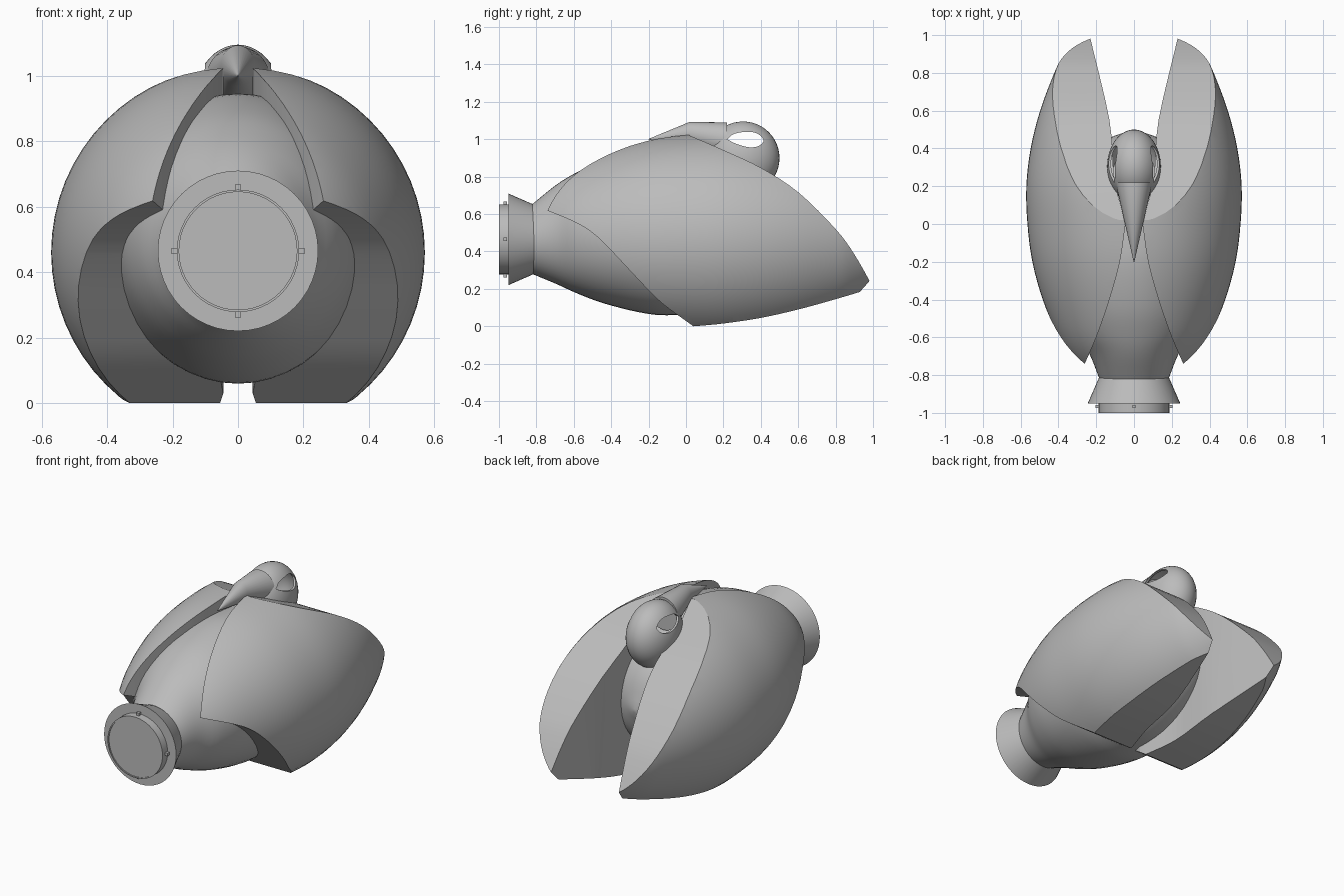
import bpy, bmesh, math
from mathutils import Vector

cube = bpy.data.objects.get("Cube")
if cube:
    bpy.data.objects.remove(cube)

grey = bpy.data.materials.new("plain grey")
grey.use_nodes = True
tone = (0.5, 0.5, 0.5, 1)
grey.diffuse_color = tone
grey.node_tree.nodes["Principled BSDF"].inputs["Base Color"].default_value = tone

AXIS_Z = 0.465


def finish(name, bm):
    bmesh.ops.recalc_face_normals(bm, faces=bm.faces)
    mesh = bpy.data.meshes.new(name)
    bm.to_mesh(mesh)
    bm.free()
    ob = bpy.data.objects.new(name, mesh)
    bpy.context.collection.objects.link(ob)
    mesh.materials.append(grey)
    return ob


def smooth(ob, angle=30):
    bpy.ops.object.select_all(action='DESELECT')
    ob.select_set(True)
    bpy.context.view_layer.objects.active = ob
    bpy.ops.object.shade_smooth_by_angle(angle=math.radians(angle))


def refine(points, steps=4):
    """Catmull-Rom curve through the control points."""
    p = [Vector(q) for q in points]
    p = [2 * p[0] - p[1]] + p + [2 * p[-1] - p[-2]]
    out = []
    for a, b, c, d in zip(p, p[1:], p[2:], p[3:]):
        for i in range(steps):
            t = i / steps
            out.append(0.5 * (2 * b + (c - a) * t + (2 * a - 5 * b + 4 * c - d) * t ** 2
                              + (3 * b - a - 3 * c + d) * t ** 3))
    return out + [p[-2]]


def loft(name, rings, sides=48):
    """Elliptical rings along y, each given as (y, centre z, x radius, z radius)."""
    bm = bmesh.new()
    loops = []
    for y, z, rx, rz in rings:
        loops.append([bm.verts.new((rx * math.cos(a), y, z + rz * math.sin(a)))
                      for a in (math.tau * i / sides for i in range(sides))])
    for one, two in zip(loops, loops[1:]):
        for i in range(sides):
            j = (i + 1) % sides
            bm.faces.new((one[i], one[j], two[j], two[i]))
    bm.faces.new(loops[0])
    bm.faces.new(loops[-1])
    return finish(name, bm)


def prism(name, points, place, low, high):
    """Extrude a flat outline; place(a, b, h) gives the 3D position."""
    bm = bmesh.new()
    ends = [[bm.verts.new(place(a, b, h)) for a, b in points] for h in (low, high)]
    for i in range(len(points)):
        j = (i + 1) % len(points)
        bm.faces.new((ends[0][i], ends[0][j], ends[1][j], ends[1][i]))
    for end in ends:
        bm.faces.new(end)
    return finish(name, bm)


def ellipsoid(name, centre, radii):
    bm = bmesh.new()
    bmesh.ops.create_uvsphere(bm, u_segments=40, v_segments=24, radius=1)
    bmesh.ops.scale(bm, vec=radii, verts=bm.verts)
    bmesh.ops.translate(bm, vec=centre, verts=bm.verts)
    return finish(name, bm)


def cut(ob, cutter, operation):
    mod = ob.modifiers.new("cut", 'BOOLEAN')
    mod.operation = operation
    mod.solver = 'EXACT'
    mod.object = cutter
    bpy.context.view_layer.objects.active = ob
    bpy.ops.object.modifier_apply(modifier=mod.name)
    bpy.data.objects.remove(cutter)


# Egg-shaped body
body = loft("body", refine([
    (-0.82, 0.467, 0.183, 0.188), (-0.69, 0.492, 0.235, 0.267), (-0.58, 0.5, 0.305, 0.325),
    (-0.44, 0.505, 0.36, 0.382), (-0.25, 0.505, 0.388, 0.43), (-0.1, 0.502, 0.39, 0.443),
    (0.1, 0.502, 0.38, 0.42), (0.3, 0.5, 0.3, 0.32), (0.43, 0.5, 0.18, 0.19),
    (0.5, 0.5, 0.01, 0.01)]))
smooth(body)

# Flared collar, round plug and its four small lugs
collar = loft("collar", [(y, AXIS_Z, r, r) for y, r in ((-0.95, 0.245), (-0.81, 0.184))])
smooth(collar)
plug = loft("plug", [(y, AXIS_Z, r, r) for y, r in (
    (-0.94, 0.187), (-1, 0.187), (-1, 0.18), (-0.995, 0.18))])
smooth(plug)
for i, side in enumerate(("left", "top", "right", "bottom")):
    a = i * math.pi / 2
    bm = bmesh.new()
    bmesh.ops.create_cube(bm, size=0.018)
    bmesh.ops.translate(bm, verts=bm.verts, vec=(
        0.194 * math.cos(a), -0.966, AXIS_Z + 0.194 * math.sin(a)))
    finish(side + "_lug", bm)

# Wing shells: a round envelope trimmed by a side outline and an inner wall
envelope = refine([(-0.82, 0.21), (-0.74, 0.305), (-0.6, 0.4), (-0.4, 0.483), (-0.2, 0.538),
                   (0, 0.564), (0.2, 0.57), (0.4, 0.547), (0.6, 0.497), (0.8, 0.422),
                   (0.9, 0.37), (1.05, 0.27)])
back_edge = refine([(0.02, 1.02), (0.2, 0.942), (0.4, 0.848), (0.6, 0.717), (0.8, 0.52),
                    (0.9, 0.385), (1, 0.21)])
belly_edge = refine([(1, 0.205), (0.8, 0.145), (0.6, 0.09), (0.4, 0.045), (0.2, 0.015),
                     (0.04, 0)])
front_edge = refine([(0.04, 0), (-0.13, 0.125), (-0.25, 0.245), (-0.4, 0.405),
                     (-0.5, 0.5), (-0.6, 0.56), (-0.745, 0.62)])
side_outline = back_edge + belly_edge[1:-1] + front_edge + [
    Vector((-0.9, 0.64)), Vector((-0.9, 1.2)), Vector((0.02, 1.2))]
inner_wall = refine([(0.27, -0.76), (0.2, -0.6), (0.13, -0.4), (0.075, -0.2), (0.045, 0)]) + \
    refine([(0.06, 0.06), (0.105, 0.25), (0.13, 0.55), (0.235, 1), (0.25, 1.1)])
wall_outline = inner_wall + [Vector((0.9, 1.1)), Vector((0.9, -0.76))]

for name, s in (("left_shell", 1), ("right_shell", -1)):
    shell = loft(name, [(y, 0.46, r, r) for y, r in envelope], 64)
    cut(shell, prism("wall_cutter", wall_outline,
                     lambda a, b, h: (s * a, b, h), -0.5, 1.5), 'INTERSECT')
    cut(shell, prism("side_cutter", side_outline,
                     lambda a, b, h: (h, a, b), -1, 1), 'INTERSECT')
    smooth(shell, 25)

# Hollow head with an eye opening right through it
head = ellipsoid("head", (0, 0.305, 0.9), (0.142, 0.195, 0.195))
cut(head, ellipsoid("hollow", (0, 0.305, 0.9), (0.13, 0.183, 0.183)), 'DIFFERENCE')
eye = refine([(0.22, 1.0), (0.26, 1.03), (0.34, 1.04), (0.39, 1.025), (0.415, 0.993),
              (0.39, 0.965), (0.34, 0.957), (0.27, 0.975), (0.22, 1.0)])[:-1]
cut(head, prism("eye_cutter", eye, lambda a, b, h: (h, a, b), -0.4, 0.4), 'DIFFERENCE')
smooth(head)

# Pointed beak lying along the back
beak = loft("beak", [(-0.2, 1.0, 0.002, 0.002), (0.02, 1.03, 0.052, 0.063),
                     (0.22, 0.99, 0.098, 0.1)], 32)
smooth(beak, 40)
